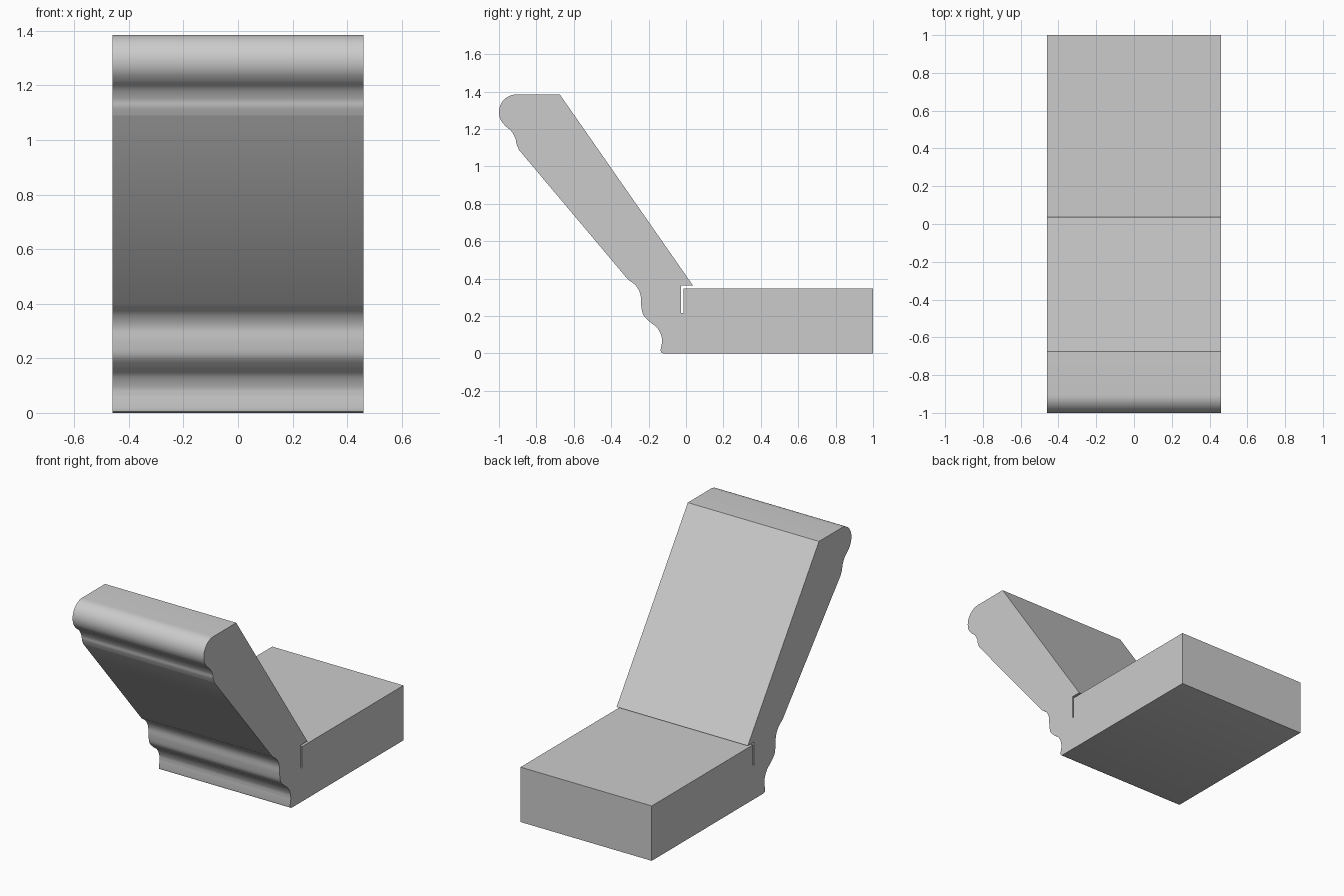
import bpy, bmesh, math
from mathutils import Vector

HALF_WIDTH = 0.46

cube = bpy.data.objects.get("Cube")
if cube:
    bpy.data.objects.remove(cube, do_unlink=True)


def smooth_run(pts, steps=6):
    """Rounded run of points through the given (y, z) pairs."""
    p = [Vector(q) for q in pts]
    p = [2 * p[0] - p[1]] + p + [2 * p[-1] - p[-2]]
    out = []
    for a, b, c, d in zip(p, p[1:], p[2:], p[3:]):
        for i in range(steps):
            t = i / steps
            out.append(0.5 * (2 * b + (c - a) * t + (2 * a - 5 * b + 4 * c - d) * t ** 2
                              + (3 * b - a - 3 * c + d) * t ** 3))
    return out + [p[-2]]


def arc(cy, cz, r, start, end, n=14):
    angles = [math.radians(start + (end - start) * i / n) for i in range(n + 1)]
    return [Vector((cy + r * math.cos(a), cz + r * math.sin(a))) for a in angles]


# Base block, thin slot and sloping back
profile = [Vector(q) for q in [
    (1, 0), (1, 0.348), (-0.014, 0.348), (-0.014, 0.215), (-0.026, 0.215),
    (-0.026, 0.362), (0.038, 0.362), (-0.675, 1.385)]]
# Rounded top nose and cove below it
profile += arc(-0.905, 1.29, 0.095, 90, 215)
profile += smooth_run([(-0.965, 1.215), (-0.933, 1.187), (-0.912, 1.15),
                       (-0.906, 1.12), (-0.893, 1.088)])
# Double wave moulding at the foot
profile += smooth_run([(-0.31, 0.395), (-0.268, 0.362), (-0.244, 0.317), (-0.24, 0.26),
                       (-0.229, 0.207), (-0.195, 0.17), (-0.155, 0.138),
                       (-0.132, 0.095), (-0.128, 0.06)])
profile += [Vector(q) for q in [(-0.136, 0.018), (-0.133, 0.006), (-0.122, 0)]]

# Extrude the profile across the width
bm = bmesh.new()
face = bm.faces.new([bm.verts.new((-HALF_WIDTH, q.x, q.y)) for q in profile])
result = bmesh.ops.extrude_face_region(bm, geom=[face])
moved = [g for g in result["geom"] if isinstance(g, bmesh.types.BMVert)]
bmesh.ops.translate(bm, verts=moved, vec=(2 * HALF_WIDTH, 0, 0))
bmesh.ops.recalc_face_normals(bm, faces=bm.faces)
mesh = bpy.data.meshes.new("moulded_bracket")
bm.to_mesh(mesh)
bm.free()
bracket = bpy.data.objects.new("moulded_bracket", mesh)
bpy.context.collection.objects.link(bracket)

# Plain grey finish
grey = bpy.data.materials.new("light_grey")
grey.use_nodes = True
colour = (0.6, 0.6, 0.6, 1)
grey.diffuse_color = colour
grey.node_tree.nodes["Principled BSDF"].inputs["Base Color"].default_value = colour
mesh.materials.append(grey)

bpy.ops.object.select_all(action="DESELECT")
bracket.select_set(True)
bpy.context.view_layer.objects.active = bracket
bpy.ops.object.shade_smooth_by_angle(angle=math.radians(30))
